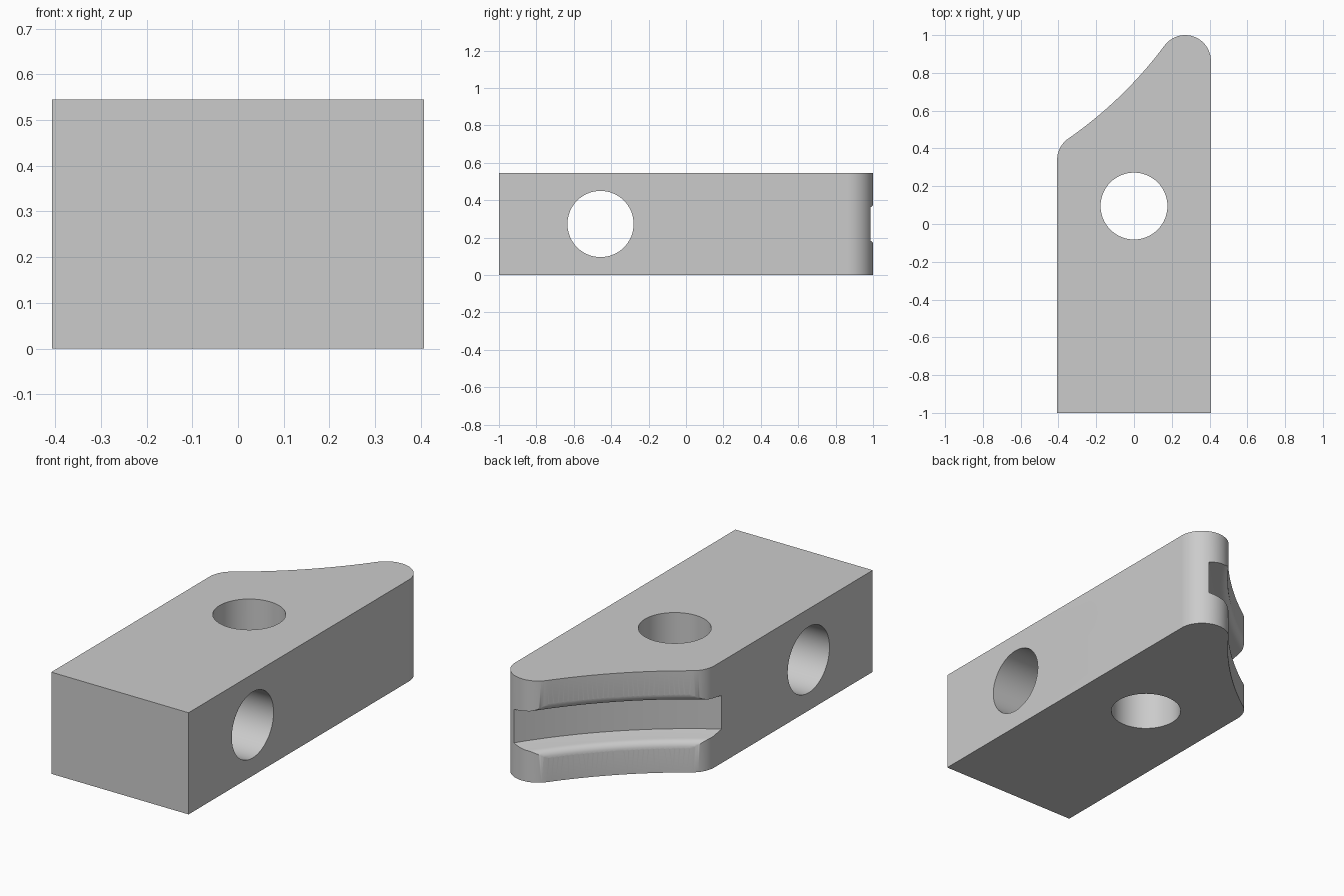
import bpy, bmesh, math
from mathutils import Vector, Matrix

HALF_W, HEIGHT = 0.407, 0.545
ROUND, SWEEP = 0.136, 2.2          # corner radius, radius of the hollow back
MID_Z = HEIGHT / 2

cube = bpy.data.objects.get("Cube")
if cube:
    bpy.data.objects.remove(cube, do_unlink=True)

grey = bpy.data.materials.new("plain grey")
grey.use_nodes = True
grey.diffuse_color = (0.6, 0.6, 0.6, 1)
grey.node_tree.nodes["Principled BSDF"].inputs["Base Color"].default_value = grey.diffuse_color


def make_object(name, bm):
    bmesh.ops.recalc_face_normals(bm, faces=bm.faces)
    mesh = bpy.data.meshes.new(name)
    bm.to_mesh(mesh)
    bm.free()
    mesh.materials.append(grey)
    obj = bpy.data.objects.new(name, mesh)
    bpy.context.collection.objects.link(obj)
    return obj


def arc(centre, radius, start, end, steps):
    angles = [start + (end - start) * i / steps for i in range(steps + 1)]
    return [centre + radius * Vector((math.cos(a), math.sin(a))) for a in angles]


def heading(a, b):
    d = b - a
    return math.atan2(d.y, d.x)


# Centres of the two rounded corners and of the hollow curve tangent to both
tip = Vector((HALF_W - ROUND, 1 - ROUND))
shoulder = Vector((ROUND - HALF_W, 0.34))
chord = tip - shoulder
normal = Vector((-chord.y, chord.x)).normalized()
reach = math.sqrt((SWEEP + ROUND) ** 2 - (chord.length / 2) ** 2)
hollow = (tip + shoulder) / 2 + normal * reach

# Block: the plan outline pulled up to full height
outline = [Vector((-HALF_W, -1)), Vector((HALF_W, -1))]
outline += arc(tip, ROUND, 0, heading(tip, hollow), 24)
outline += arc(hollow, SWEEP, heading(hollow, tip), heading(hollow, shoulder), 32)[1:-1]
outline += arc(shoulder, ROUND, heading(shoulder, hollow), math.pi, 12)
bm = bmesh.new()
base = bm.faces.new([bm.verts.new((p.x, p.y, 0)) for p in outline])
top = bmesh.ops.extrude_face_region(bm, geom=[base])
bmesh.ops.translate(bm, vec=(0, 0, HEIGHT),
                    verts=[v for v in top["geom"] if isinstance(v, bmesh.types.BMVert)])
block = make_object("block", bm)


# Round holes, one upright and one crosswise
def hole_cutter(name, centre, turn):
    bm = bmesh.new()
    bmesh.ops.create_cone(bm, cap_ends=True, segments=64, radius1=0.177, radius2=0.177, depth=2,
                          matrix=Matrix.Translation(centre) @ Matrix.Rotation(turn, 4, 'Y'))
    return make_object(name, bm)


cutters = [hole_cutter("upright_hole_cutter", (0, 0.095, MID_Z), 0),
           hole_cutter("cross_hole_cutter", (0, -0.457, MID_Z), math.pi / 2)]

# Groove along the hollow back: (depth, half width) section with rounded lips
lip = [(0.04 - 0.04 * math.sin(a), 0.145 - 0.04 * math.cos(a))
       for a in (math.radians(15 * i) for i in range(7))]
half = [(0.112, 0.09)] + lip + [(-0.2, 0.145)]
section = half + [(d, -w) for d, w in reversed(half)]
bm = bmesh.new()
rings = []
for p in arc(Vector((0, 0)), 1, heading(hollow, shoulder) - 0.2, heading(hollow, tip) + 0.2, 64):
    ring = []
    for depth, w in section:
        q = hollow + p * (SWEEP + depth)
        ring.append(bm.verts.new((q.x, q.y, MID_Z + w)))
    rings.append(ring)
for a, b in zip(rings, rings[1:]):
    for i in range(len(section)):
        j = (i + 1) % len(section)
        bm.faces.new((a[i], a[j], b[j], b[i]))
bm.faces.new(rings[0])
bm.faces.new(rings[-1])
cutters.append(make_object("groove_cutter", bm))

# Cut, then smooth the curved walls
bpy.ops.object.select_all(action='DESELECT')
block.select_set(True)
bpy.context.view_layer.objects.active = block
for cutter in cutters:
    cut = block.modifiers.new(cutter.name, 'BOOLEAN')
    cut.operation, cut.solver, cut.object = 'DIFFERENCE', 'EXACT', cutter
    bpy.ops.object.modifier_apply(modifier=cut.name)
    bpy.data.objects.remove(cutter, do_unlink=True)
bpy.ops.object.shade_smooth_by_angle(angle=math.radians(30))
